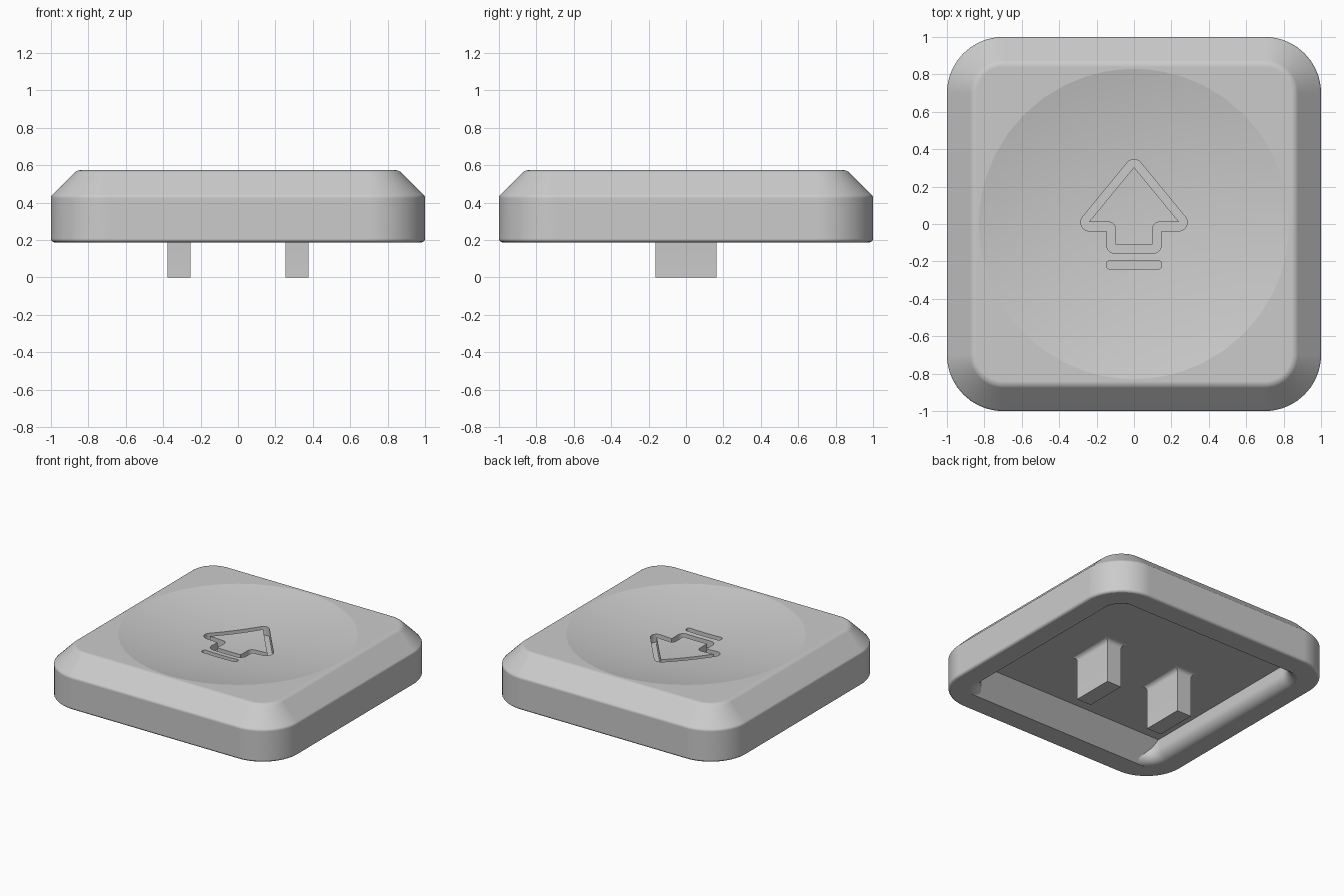
import bpy, bmesh, math
from mathutils import Vector

cube = bpy.data.objects.get("Cube")
if cube:
    bpy.data.objects.remove(cube, do_unlink=True)

TOP, BOTTOM, CEILING = 0.574, 0.188, 0.337

grey = bpy.data.materials.new("plain_grey")
grey.use_nodes = True
grey.diffuse_color = (0.6, 0.6, 0.6, 1)
grey.node_tree.nodes["Principled BSDF"].inputs["Base Color"].default_value = (0.6, 0.6, 0.6, 1)


def fillet(points, radii, steps=12):
    """Round the corners of a closed outline with true arcs."""
    pts = [Vector(p) for p in points]
    out = []
    for i, p in enumerate(pts):
        r = radii[i]
        if r == 0:
            out.append(p)
            continue
        a = (pts[i - 1] - p).normalized()
        b = (pts[(i + 1) % len(pts)] - p).normalized()
        half = math.acos(max(-1, min(1, a.dot(b)))) / 2
        t = r / math.tan(half)
        centre = p + (a + b).normalized() * (r / math.sin(half))
        start, end = p + a * t - centre, p + b * t - centre
        out += [centre + start.lerp(end, k / steps).normalized() * r for k in range(steps + 1)]
    return out


def rounded_rect(hx, hy, r):
    return fillet([(-hx, -hy), (hx, -hy), (hx, hy), (-hx, hy)], [r] * 4)


def loft(name, sections):
    """Skin equal-length outlines, each given as (outline, z), and cap the ends."""
    bm = bmesh.new()
    rings = [[bm.verts.new((p.x, p.y, z)) for p in outline] for outline, z in sections]
    n = len(rings[0])
    for low, high in zip(rings, rings[1:]):
        for i in range(n):
            j = (i + 1) % n
            bm.faces.new((low[i], low[j], high[j], high[i]))
    bm.faces.new(rings[0][::-1])
    bm.faces.new(rings[-1])
    bmesh.ops.remove_doubles(bm, verts=bm.verts, dist=1e-5)
    bmesh.ops.recalc_face_normals(bm, faces=bm.faces)
    mesh = bpy.data.meshes.new(name)
    bm.to_mesh(mesh)
    bm.free()
    mesh.materials.append(grey)
    obj = bpy.data.objects.new(name, mesh)
    bpy.context.collection.objects.link(obj)
    return obj


def activate(obj):
    bpy.ops.object.select_all(action='DESELECT')
    obj.select_set(True)
    bpy.context.view_layer.objects.active = obj


def cut(target, cutter, operation='DIFFERENCE'):
    activate(target)
    mod = target.modifiers.new("cut", 'BOOLEAN')
    mod.operation, mod.solver, mod.object = operation, 'EXACT', cutter
    bpy.ops.object.modifier_apply(modifier=mod.name)
    bpy.data.objects.remove(cutter, do_unlink=True)


# Cap body: rounded square with softened rim and a wide chamfer
profile = fillet([(0.8, BOTTOM), (1, BOTTOM), (1, 0.435), (0.861, TOP), (0.7, TOP)],
                 [0, 0.02, 0.025, 0.05, 0], steps=6)[1:-1]
cap = loft("cap", [(rounded_rect(h, h, h - 0.7), z) for h, z in profile])

# Hollow underside: side walls flare out to the rim, front and back walls slope at 45 degrees
WALL, FLARE_OUT = 0.79, 0.08
hollow = [(WALL + FLARE_OUT, BOTTOM - 0.05)]
for k in range(9):
    a = k / 8 * math.pi / 2
    hollow.append((WALL + FLARE_OUT * (1 - math.sin(a)), BOTTOM + FLARE_OUT * (1 - math.cos(a))))
hollow.append((WALL, CEILING))
hollow_cutter = loft("hollow_cutter", [(rounded_rect(h, h, h - 0.66), z) for h, z in hollow])
slopes = loft("slope_cutter", [(rounded_rect(1.2, 1.015 - z, 0), z) for z in (0, 0.5)])
cut(hollow_cutter, slopes, 'INTERSECT')
cut(cap, hollow_cutter)

# Shallow spherical dish in the top
DISH, DEPTH = 0.83, 0.09
ball = (DISH ** 2 + DEPTH ** 2) / (2 * DEPTH)
dish = []
for k in range(15):
    r = 0.01 + k * 0.06
    z = TOP - DEPTH + ball - math.sqrt(ball ** 2 - r ** 2)
    dish.append((rounded_rect(r, r, r), z))
dish.append((dish[-1][0], TOP + 0.2))
cut(cap, loft("dish_cutter", dish))

# Engraved arrow outline and bar
GROOVE = 0.433


def mirrored(half):
    """Half outline from tip to foot, completed across x = 0."""
    return half + [(-x, y) for x, y in half[:0:-1]]


def prism(name, outline, low, high):
    return loft(name, [(outline, low), (outline, high)])


W = 0.046
outer = fillet(mirrored([(0, 0.372), (0.336, -0.037), (0.147, -0.037), (0.147, -0.157)]),
               [W, W, 0, W, W, 0, W])
inner = fillet(mirrored([(0, 0.304), (0.242, 0.01), (0.1, 0.01), (0.1, -0.11)]),
               [0, 0, 0.035, 0, 0, 0.035, 0])
arrow = prism("arrow_cutter", outer, GROOVE, TOP + 0.1)
cut(arrow, prism("arrow_core", inner, GROOVE - 0.1, TOP + 0.2))
cut(cap, arrow)
bar = [p + Vector((0, -0.218)) for p in rounded_rect(0.148, 0.022, 0.018)]
cut(cap, prism("bar_cutter", bar, GROOVE, TOP + 0.1))

# Smooth shading that keeps the dish rim and grooves crisp
activate(cap)
bpy.ops.object.shade_smooth_by_angle(angle=math.radians(12))
weighted = cap.modifiers.new("even_shading", 'WEIGHTED_NORMAL')
weighted.keep_sharp = True

# Two legs, flared where they meet the underside
FLARE = 0.035
for side, name in ((1, "left_leg"), (-1, "right_leg")):
    steps = [(0, 0)]
    for k in range(7):
        a = k / 6 * math.pi / 2
        steps.append((FLARE * (1 - math.cos(a)), CEILING - FLARE + FLARE * math.sin(a)))
    steps.append((FLARE, CEILING + 0.01))
    leg = loft(name, [(rounded_rect(0.061 + f, 0.163 + f, 0), z) for f, z in steps])
    leg.location.x = side * 0.316
    activate(leg)
    bpy.ops.object.shade_smooth_by_angle(angle=math.radians(30))
